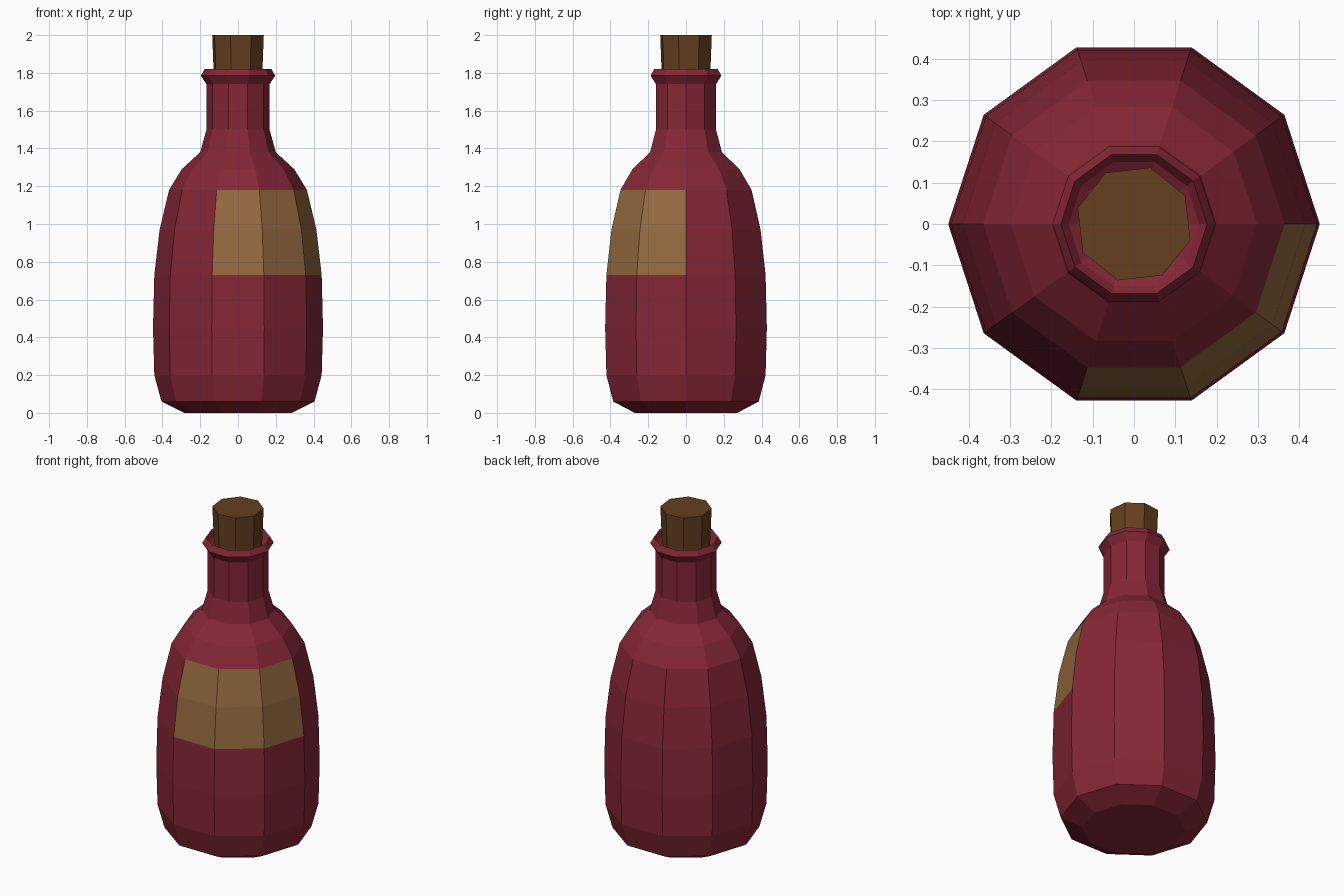
import bpy, bmesh
from math import cos, sin, radians, tau

if "Cube" in bpy.data.objects:
    bpy.data.objects.remove(bpy.data.objects["Cube"])


def material(name, color):
    m = bpy.data.materials.new(name)
    m.diffuse_color = (*color, 1)
    m.use_nodes = True
    m.node_tree.nodes["Principled BSDF"].inputs["Base Color"].default_value = m.diffuse_color
    return m


def lathe(name, profile, sides, mats, start=0.0, pick=None):
    """Flat-faced turned solid from (radius, z) points, capped at both ends."""
    bm = bmesh.new()
    rings = [[bm.verts.new((r * cos(start + tau * k / sides),
                            r * sin(start + tau * k / sides), z))
              for k in range(sides)] for r, z in profile]
    for i, (a, b) in enumerate(zip(rings, rings[1:])):
        for k in range(sides):
            n = (k + 1) % sides
            f = bm.faces.new((a[k], a[n], b[n], b[k]))
            if pick and pick(i, k):
                f.material_index = 1
    bm.faces.new(rings[0][::-1])
    bm.faces.new(rings[-1])
    me = bpy.data.meshes.new(name)
    bm.to_mesh(me)
    bm.free()
    for m in mats:
        me.materials.append(m)
    ob = bpy.data.objects.new(name, me)
    bpy.context.collection.objects.link(ob)
    return ob


glass = material("red_glass", (0.24, 0.02, 0.037))
paper = material("label_tan", (0.30, 0.145, 0.05))
bark = material("cork_brown", (0.13, 0.05, 0.014))

# Ten-sided bottle, with the label on three faces of two bands
bottle = [(0.285, 0), (0.405, 0.06), (0.443, 0.20), (0.45, 0.45),
          (0.443, 0.73), (0.415, 0.97), (0.365, 1.18), (0.298, 1.29),
          (0.20, 1.38), (0.167, 1.50), (0.167, 1.74), (0.197, 1.785),
          (0.177, 1.82), (0.158, 1.79), (0.135, 1.775)]
lathe("bottle", bottle, 10, (glass, paper),
      pick=lambda band, side: band in (4, 5) and side >= 7)

# Eight-sided cork, slightly wider at the top
lathe("cork", [(0.13, 1.70), (0.142, 2.0)], 8, (bark,), start=radians(29))
